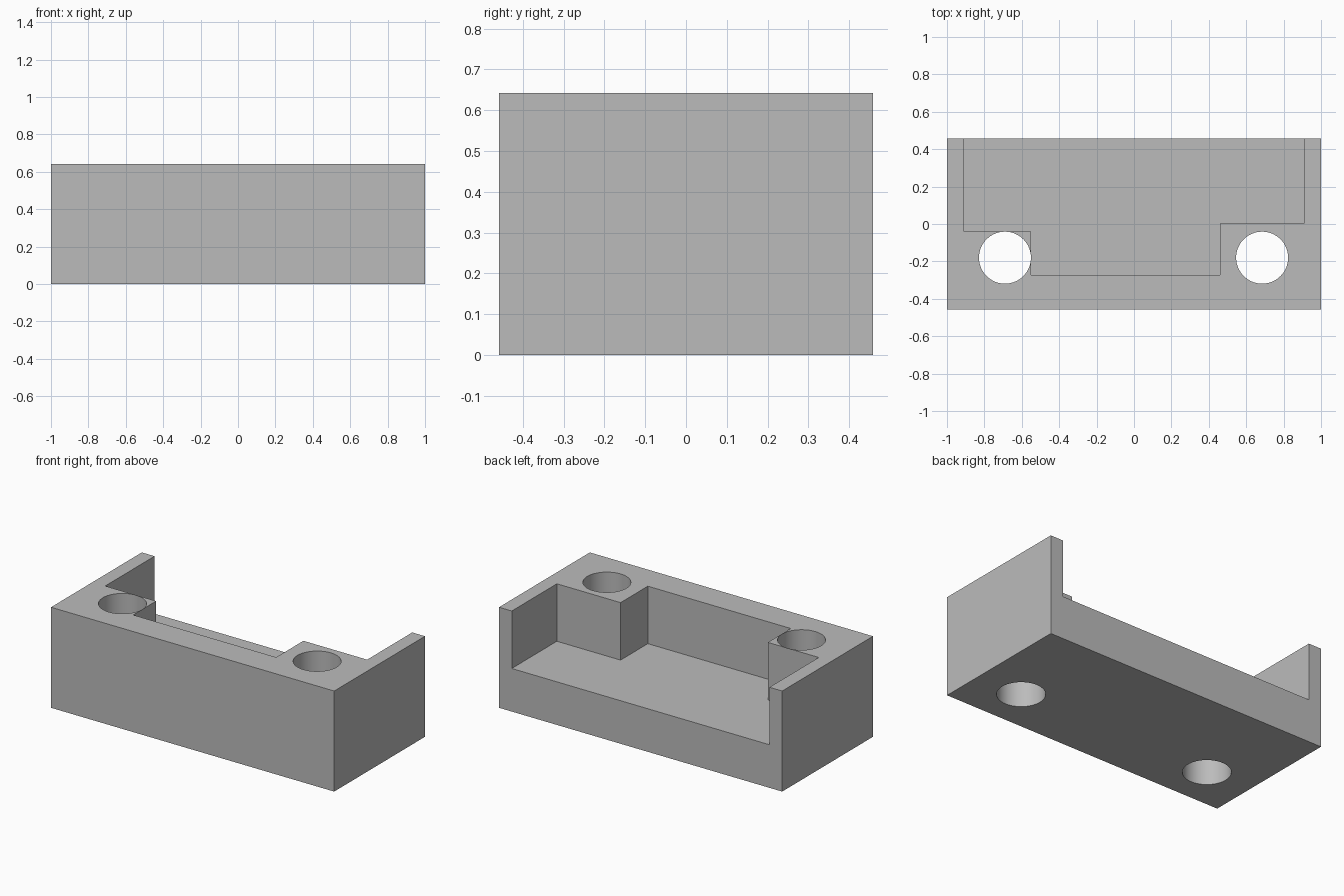
import bpy, bmesh, math

if "Cube" in bpy.data.objects:
    bpy.data.objects.remove(bpy.data.objects["Cube"], do_unlink=True)

HALF_DEPTH, HEIGHT, FLOOR = 0.458, 0.642, 0.275
HOLE_RADIUS, HOLE_Y = 0.139, -0.18

grey = bpy.data.materials.new("plain grey")
grey.use_nodes = True
colour = (0.5, 0.5, 0.5, 1)
grey.diffuse_color = colour
grey.node_tree.nodes["Principled BSDF"].inputs["Base Color"].default_value = colour


def prism(name, outline, bottom, top):
    """Extrude a flat outline upwards into a solid."""
    bm = bmesh.new()
    face = bm.faces.new([bm.verts.new((x, y, bottom)) for x, y in outline])
    grown = bmesh.ops.extrude_face_region(bm, geom=[face])["geom"]
    verts = [v for v in grown if isinstance(v, bmesh.types.BMVert)]
    bmesh.ops.translate(bm, vec=(0, 0, top - bottom), verts=verts)
    bmesh.ops.recalc_face_normals(bm, faces=bm.faces)
    mesh = bpy.data.meshes.new(name)
    bm.to_mesh(mesh)
    bm.free()
    mesh.materials.append(grey)
    obj = bpy.data.objects.new(name, mesh)
    bpy.context.collection.objects.link(obj)
    return obj


def circle(cx, cy, radius, sides=64):
    turns = [math.tau * i / sides for i in range(sides)]
    return [(cx + radius * math.cos(a), cy + radius * math.sin(a)) for a in turns]


# Solid block
block = prism("bracket_block", [(-1, -HALF_DEPTH), (1, -HALF_DEPTH),
                                (1, HALF_DEPTH), (-1, HALF_DEPTH)], 0, HEIGHT)

# Stepped pocket, open at the top and back, leaving a post around each hole
pocket = prism("pocket_cutter", [(-0.91, 0.6), (-0.91, -0.04), (-0.55, -0.04),
                                 (-0.55, -0.272), (0.46, -0.272), (0.46, 0.003),
                                 (0.91, 0.003), (0.91, 0.6)], FLOOR, 1)

# Vertical bolt holes through both posts
holes = [prism(side + "_hole_cutter", circle(x, HOLE_Y, HOLE_RADIUS), -0.2, 1)
         for side, x in (("right", -0.69), ("left", 0.685))]

# Cut everything out of the block
bpy.context.view_layer.objects.active = block
block.select_set(True)
for cutter in [pocket] + holes:
    cut = block.modifiers.new(cutter.name, "BOOLEAN")
    cut.operation = "DIFFERENCE"
    cut.solver = "EXACT"
    cut.object = cutter
    bpy.ops.object.modifier_apply(modifier=cut.name)
    bpy.data.objects.remove(cutter, do_unlink=True)

bpy.ops.object.shade_smooth_by_angle(angle=math.radians(30))
